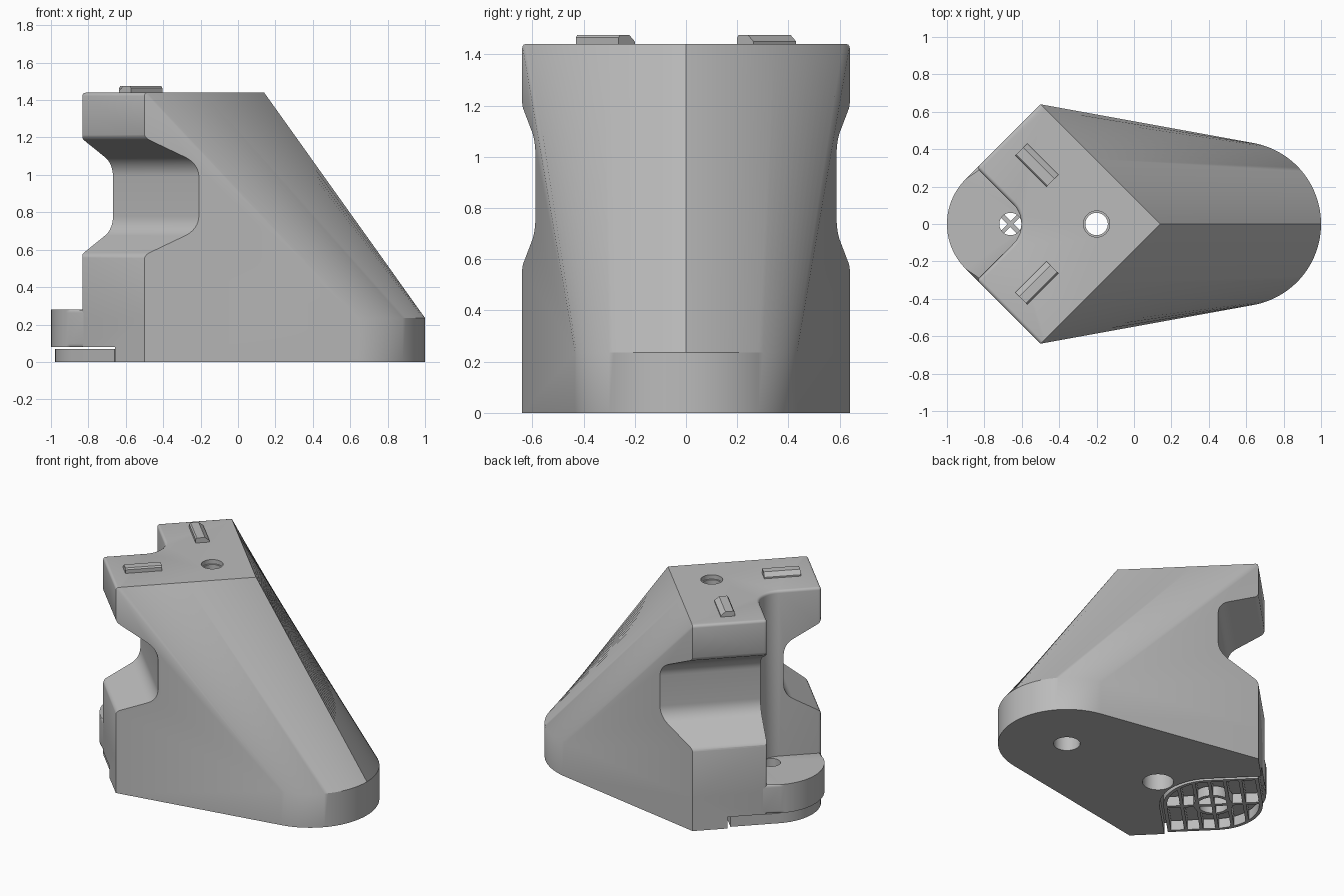
import bpy, bmesh, math
from mathutils import Vector

if "Cube" in bpy.data.objects:
    bpy.data.objects.remove(bpy.data.objects["Cube"])

S = math.sqrt(0.5)
FOOT_X = -0.66

grey = bpy.data.materials.new("light grey")
grey.use_nodes = True
grey.diffuse_color = (0.5, 0.5, 0.5, 1)
grey.node_tree.nodes["Principled BSDF"].inputs["Base Color"].default_value = (0.5, 0.5, 0.5, 1)


def fillet(points, steps=10):
    """Round the corners of a closed outline; each point is x, y and a radius."""
    out = []
    for i, (x, y, r) in enumerate(points):
        p = Vector((x, y))
        if r == 0:
            out.append(p)
            continue
        da = (Vector(points[i - 1][:2]) - p).normalized()
        db = (Vector(points[(i + 1) % len(points)][:2]) - p).normalized()
        half = da.angle(db) / 2
        c = p + (da + db).normalized() * r / math.sin(half)
        s = p + da * r / math.tan(half) - c
        e = p + db * r / math.tan(half) - c
        turn = math.atan2(s.x * e.y - s.y * e.x, s.dot(e))
        for k in range(steps + 1):
            a = math.atan2(s.y, s.x) + turn * k / steps
            out.append(c + Vector((math.cos(a), math.sin(a))) * r)
    return out


def finish(name, bm):
    bmesh.ops.recalc_face_normals(bm, faces=bm.faces[:])
    mesh = bpy.data.meshes.new(name)
    bm.to_mesh(mesh)
    bm.free()
    mesh.materials.append(grey)
    obj = bpy.data.objects.new(name, mesh)
    bpy.context.scene.collection.objects.link(obj)
    return obj


def prism(name, outline, lo, hi, place=lambda a, b, c: (a, b, c), round_edges=0):
    bm = bmesh.new()
    rings = [[bm.verts.new(place(p[0], p[1], h)) for p in outline] for h in (lo, hi)]
    n = len(outline)
    for i in range(n):
        j = (i + 1) % n
        bm.faces.new((rings[0][i], rings[0][j], rings[1][j], rings[1][i]))
    caps = [bm.faces.new(r) for r in rings]
    if round_edges:
        edges = [e for f in caps for e in f.edges]
        bmesh.ops.bevel(bm, geom=edges, offset=round_edges, segments=3, profile=0.5, affect='EDGES')
    return finish(name, bm)


def circle(x, y, r, n=40):
    return [(x + r * math.cos(2 * math.pi * k / n), y + r * math.sin(2 * math.pi * k / n)) for k in range(n)]


def cut(obj, *cutters):
    bpy.context.view_layer.objects.active = obj
    for c in cutters:
        c.hide_render = True
        mod = obj.modifiers.new("cut", 'BOOLEAN')
        mod.operation, mod.solver, mod.object = 'DIFFERENCE', 'EXACT', c
        bpy.ops.object.modifier_apply(modifier=mod.name)
        bpy.data.objects.remove(c)


def diagonal(u, v, z):
    """Axes turned by 45 degrees about the middle of the foot."""
    return (FOOT_X + (u + v) * S, (u - v) * S, z)


def leaf(h):
    """Square with its two opposite corners rounded."""
    return fillet([(-h, -h, h), (h, -h, 0), (h, h, h * 0.98), (-h, h, 0)], 14)


# Body: rounded base lofted up to the pointed top
N, R, CX = 48, 0.44, 0.56
corner, tip = Vector((-0.5, 0.64)), Vector((0.14, 0))
to_corner = corner - Vector((CX, 0))
reach = math.atan2(to_corner.y, to_corner.x) - math.acos(R / to_corner.length)
arc, ridge = [], []
for k in range(N + 1):
    t = 2 * k / N - 1
    arc.append(Vector((CX + R * math.cos(t * reach), R * math.sin(t * reach))))
    p = tip.lerp(corner, abs(t))
    ridge.append(Vector((p.x, math.copysign(p.y, t))))
notch = fillet([(-0.5, 0.64, 0), (-0.84, 0.3, 0), (-0.54, 0, 0.15), (-0.84, -0.3, 0), (-0.5, -0.64, 0)])
bm = bmesh.new()
rings = []
for outline, z in ((arc + notch, 0), (arc + notch, 0.235), (ridge + notch, 1.44)):
    rings.append([bm.verts.new((p.x, p.y, z)) for p in outline])
n = len(rings[0])
for a, b in zip(rings, rings[1:]):
    for i in range(n):
        j = (i + 1) % n
        bm.faces.new((a[i], a[j], b[j], b[i]))
bm.faces.new(rings[0])
bm.faces.new(rings[2])
bmesh.ops.remove_doubles(bm, verts=bm.verts[:], dist=0.0005)
soft = []
for e in bm.edges:
    p, q = (v.co for v in e.verts)
    top_back = p.z > 1.4 and q.z > 1.4 and (p.x + q.x) / 2 < -0.52
    wing_corner = p.x < -0.83 and q.x < -0.83 and abs(p.y - q.y) < 0.01
    if top_back or wing_corner:
        soft.append(e)
bmesh.ops.bevel(bm, geom=soft, offset=0.018, segments=3, profile=0.5, affect='EDGES')
body = finish("body", bm)

# Finger grooves across both back wings
groove = fillet([(-0.1, 1.35, 0), (-0.002, 1.35, 0), (-0.002, 1.2, 0.05), (0.243, 1.06, 0.12),
                 (0.243, 0.71, 0.12), (-0.002, 0.57, 0.05), (-0.002, 0.42, 0), (-0.1, 0.42, 0)], 8)
for side in (-1, 1):
    cut(body, prism("groove_cutter", groove, -1, 0.6,
                    lambda d, z, c: (-0.5 + (d + c) * S, side * (0.64 - (d - c) * S), z)))

# Screw holes and the recess under the foot
cut(body,
    prism("through_hole", circle(-0.2, 0, 0.06), -0.1, 1.6),
    prism("top_rim", circle(-0.2, 0, 0.07), 1.41, 1.6),
    prism("bottom_bore", circle(-0.2, 0, 0.1), -0.1, 0.3),
    prism("front_bore", circle(CX, 0, 0.085), -0.1, 0.25),
    prism("recess", leaf(0.342), -0.1, 0.08, diagonal))

# Foot: rounded corner plate in the notch
foot = prism("foot", fillet([(-0.82, 0.32, 0), (-1.14, 0, 0.338), (-0.82, -0.32, 0), (-0.5, 0, 0)], 20),
             0.08, 0.28, round_edges=0.018)
cut(foot, prism("foot_hole", circle(FOOT_X, 0, 0.06), 0, 0.4))

# Grate pad: openings are the leaf minus slats, cross bar and ring
openings = prism("openings", leaf(0.295), -0.1, 0.2, diagonal)
bars = []
for k in range(-2, 3):
    v = k * 0.1
    bars.append([(-0.5, v - 0.011), (0.5, v - 0.011), (0.5, v + 0.011), (-0.5, v + 0.011)])
bars.append([(-0.013, -0.5), (0.013, -0.5), (0.013, 0.5), (-0.013, 0.5)])
cut(openings, *[prism("bar", b, -0.2, 0.3, diagonal) for b in bars])
ring = prism("ring", circle(FOOT_X, 0, 0.125), -0.2, 0.3)
cut(ring, prism("ring_hole", circle(FOOT_X, 0, 0.1), -0.3, 0.4))
cut(openings, ring)
grate = prism("grate_pad", leaf(0.318), 0, 0.07, diagonal)
cut(grate, openings)

# Locating clips on top
clip_profile = [(-0.045, 1.43), (0.045, 1.43), (0.045, 1.45), (0.015, 1.475), (-0.037, 1.475), (-0.045, 1.465)]
clips = []
for name, side in (("left_clip", 1), ("right_clip", -1)):
    clips.append(prism(name, clip_profile, -0.118, 0.118,
                       lambda w, z, c: (-0.52 + (side * w + c) * S, side * 0.315 + (w - side * c) * S, z)))

# Smooth the rounded surfaces and keep real edges sharp
for obj in (body, foot, grate, *clips):
    bpy.ops.object.select_all(action='DESELECT')
    obj.select_set(True)
    bpy.context.view_layer.objects.active = obj
    bpy.ops.object.shade_smooth_by_angle(angle=math.radians(32))
